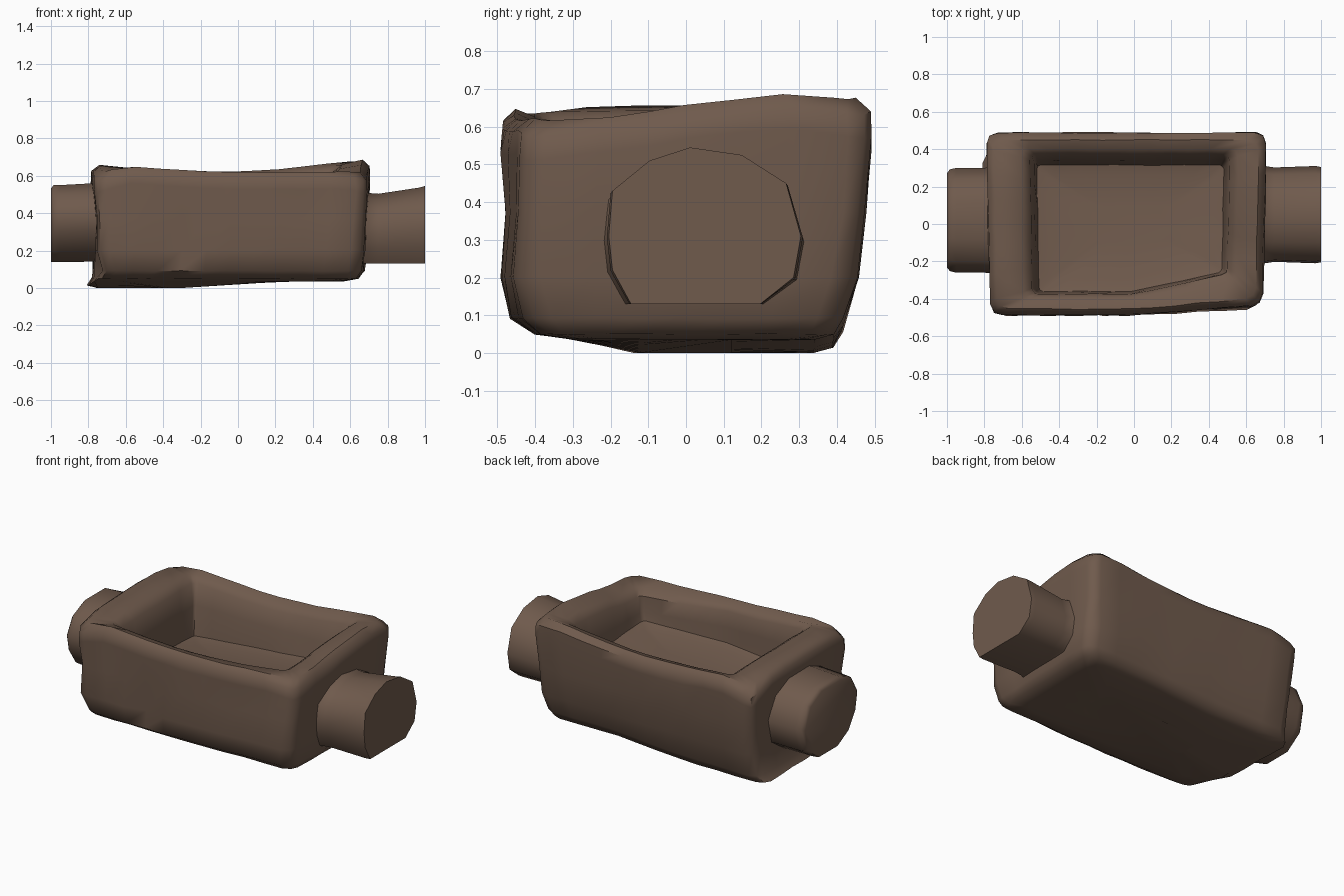
import bpy, bmesh, math, random

random.seed(4)
cube = bpy.data.objects.get("Cube")
if cube:
    bpy.data.objects.remove(cube)

clay = bpy.data.materials.new("brown_clay")
clay.use_nodes = True
colour = (0.16, 0.103, 0.073, 1)
clay.diffuse_color = colour
bsdf = clay.node_tree.nodes["Principled BSDF"]
bsdf.inputs["Base Color"].default_value = colour
bsdf.inputs["Roughness"].default_value = 0.9


def lerp(a, b, t):
    return a + (b - a) * t


def clamp(t):
    return max(0, min(1, t))


def rounded_rect(x0, x1, y0, y1, r):
    """Outline with three points per corner and subdivided sides."""
    arcs = []
    for i, (cx, cy) in enumerate([(x1 - r, y1 - r), (x0 + r, y1 - r),
                                  (x0 + r, y0 + r), (x1 - r, y0 + r)]):
        arcs.append([(cx + r * math.cos((i + k / 2) * math.pi / 2),
                      cy + r * math.sin((i + k / 2) * math.pi / 2)) for k in range(3)])
    points = []
    for i, arc in enumerate(arcs):
        points += arc
        a, b = arc[-1], arcs[(i + 1) % 4][0]
        steps = 10 if i % 2 == 0 else 6
        points += [(lerp(a[0], b[0], k / steps), lerp(a[1], b[1], k / steps))
                   for k in range(1, steps)]
    return points


def loft(name, rings):
    """Skin a stack of matching rings and cap both ends."""
    bm = bmesh.new()
    loops = [[bm.verts.new(p) for p in ring] for ring in rings]
    for low, high in zip(loops, loops[1:]):
        for i in range(len(low)):
            j = (i + 1) % len(low)
            bm.faces.new((low[i], low[j], high[j], high[i]))
    bm.faces.new(loops[0][::-1])
    bm.faces.new(loops[-1])
    bmesh.ops.recalc_face_normals(bm, faces=bm.faces)
    mesh = bpy.data.meshes.new(name)
    bm.to_mesh(mesh)
    bm.free()
    obj = bpy.data.objects.new(name, mesh)
    bpy.context.collection.objects.link(obj)
    mesh.materials.append(clay)
    bpy.ops.object.select_all(action="DESELECT")
    obj.select_set(True)
    bpy.context.view_layer.objects.active = obj
    bpy.ops.object.shade_smooth_by_angle(angle=math.radians(50))


def rim_height(x, y):
    """Uneven rim: raised ends, a high back left and worn corners."""
    tilt = max(-1, min(1, y / 0.25))
    worn = 0.06 * min(1, abs(x) / 0.75) ** 8 * min(1, abs(y) / 0.47) ** 4
    return 0.62 + 0.1 * min(abs(x), 0.6) ** 2 + 0.045 * max(x, 0) * tilt - worn


def underside(x, y):
    """The base is lowest on the right, away from the front edge."""
    return 0.035 * max(clamp((x + 0.3) / 0.5), clamp((-y - 0.18) / 0.08))


def shape_ring(x0, x1, y0, y1, r, z, kind, skew, rough):
    ring = []
    for x, y in rounded_rect(x0, x1, y0, y1, r):
        h = z
        if kind == "rim":
            h = rim_height(x, y) + z
        elif kind == "base":
            h = z + underside(x, y)
            # cut back the front right foot
            if x < -0.6:
                x += 0.045 * clamp((-y - 0.18) / 0.1)
        elif kind == "floor":
            h = z + 0.09 * x - 0.06 * y
        x *= 1 + 0.03 * y
        if y < 0:
            y += skew * max(0, x) * min(1, -y / 0.2)
        # dent in the front wall
        if kind == "side" and y < -0.4:
            y += 0.03 * math.exp(-((x + 0.3) / 0.08) ** 2 - ((h - 0.2) / 0.06) ** 2)
        ring.append((x + random.uniform(-rough, rough),
                     y + random.uniform(-rough, rough),
                     h + random.uniform(0, rough)))
    return ring


# Hollow body: underside, outer wall, rim, inner wall, sloping floor
sections = [
    (-0.40, 0.30, -0.12, 0.12, 0.05, 0.00, "base", 0, 0.0),
    (-0.75, 0.56, -0.30, 0.34, 0.08, 0.00, "base", 0, 0.002),
    (-0.80, 0.64, -0.40, 0.39, 0.06, 0.013, "base", 0.03, 0.003),
    (-0.775, 0.67, -0.465, 0.415, 0.07, 0.055, "base", 0.06, 0.004),
    (-0.765, 0.685, -0.492, 0.455, 0.07, 0.20, "side", 0.06, 0.004),
    (-0.765, 0.69, -0.475, 0.475, 0.06, 0.37, "side", 0.05, 0.004),
    (-0.78, 0.70, -0.49, 0.49, 0.06, -0.09, "rim", 0.08, 0.004),
    (-0.778, 0.695, -0.485, 0.488, 0.06, -0.03, "rim", 0.08, 0.003),
    (-0.74, 0.66, -0.455, 0.45, 0.06, 0.00, "rim", 0.09, 0.003),
    (-0.60, 0.55, -0.40, 0.40, 0.04, -0.015, "rim", 0.17, 0.003),
    (-0.55, 0.505, -0.375, 0.37, 0.03, -0.045, "rim", 0.22, 0.003),
    (-0.53, 0.488, -0.368, 0.34, 0.02, 0.48, "inside", 0.22, 0.003),
    (-0.515, 0.475, -0.36, 0.315, 0.02, 0.37, "floor", 0.22, 0.002),
    (-0.45, 0.42, -0.30, 0.26, 0.02, 0.355, "floor", 0.2, 0.002),
    (-0.20, 0.20, -0.10, 0.10, 0.02, 0.35, "floor", 0, 0.0),
]
loft("trough_body", [shape_ring(*s) for s in sections])

# Blunt lugs on both ends, as y and z outlines
left_outline = [(-0.21, 0.31), (-0.20, 0.43), (-0.10, 0.51), (0.01, 0.545),
                (0.15, 0.525), (0.27, 0.45), (0.31, 0.31), (0.29, 0.20),
                (0.20, 0.13), (-0.15, 0.13), (-0.20, 0.22)]
right_outline = [(-0.26, 0.40), (-0.20, 0.50), (-0.08, 0.55), (0.12, 0.55),
                 (0.24, 0.49), (0.30, 0.36), (0.27, 0.22), (0.15, 0.14),
                 (-0.05, 0.14), (-0.17, 0.20), (-0.24, 0.30)]


def lug(name, side, outline, centre, stations):
    """Each station gives the distance out, the width and the height."""
    rings = []
    for x, width, height in stations:
        rings.append([(side * x, centre + (y - centre) * width,
                       0.13 + (z - 0.13) * height) for y, z in outline])
    loft(name, rings)


lug("left_lug", 1, left_outline, 0.05,
    [(0.67, 1.05, 0.95), (0.70, 1.0, 0.91), (0.75, 0.97, 0.90),
     (0.97, 1.0, 0.98), (1.0, 0.98, 1.0)])
lug("right_lug", -1, right_outline, 0.02,
    [(0.75, 1.02, 1.02), (0.80, 1.0, 1.02), (0.95, 1.0, 1.0),
     (0.985, 0.97, 1.0), (1.0, 0.9, 0.96)])
